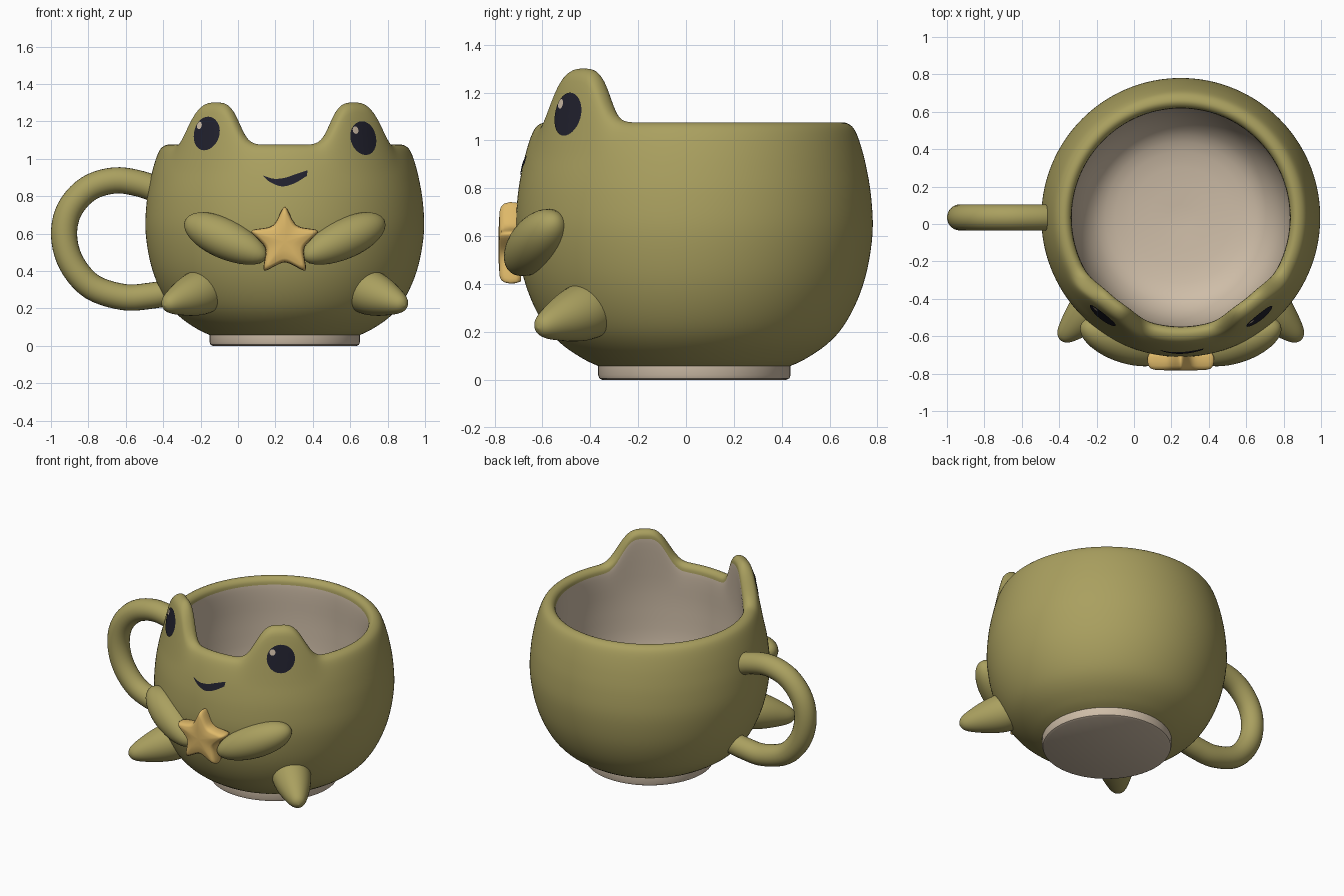
import bpy, bmesh, math
from mathutils import Vector
from mathutils.bvhtree import BVHTree

if "Cube" in bpy.data.objects:
    bpy.data.objects.remove(bpy.data.objects["Cube"])

CX, CY = 0.25, 0.035          # axis of the cup
EAR = math.radians(38.5)      # eye bump angle from the front


def material(name, col):
    m = bpy.data.materials.new(name)
    m.diffuse_color = (*col, 1)
    m.use_nodes = True
    m.node_tree.nodes["Principled BSDF"].inputs["Base Color"].default_value = m.diffuse_color
    return m


GREEN = material("olive green glaze", (0.40, 0.35, 0.115))
CREAM = material("cream clay", (0.62, 0.51, 0.39))
YELLOW = material("star yellow", (0.73, 0.48, 0.14))
BLACK = material("dark ink", (0.015, 0.015, 0.027))


def spline(pts, n):
    """Catmull-Rom sampling through 2D points."""
    out = []
    P = [Vector(p) for p in pts]
    for i in range(len(P) - 1):
        a, b, c, d = P[max(i - 1, 0)], P[i], P[i + 1], P[min(i + 2, len(P) - 1)]
        for k in range(n):
            t = k / n
            out.append(0.5 * (2 * b + (c - a) * t + (2 * a - 5 * b + 4 * c - d) * t * t
                              + (3 * b - a - 3 * c + d) * t ** 3))
    out.append(P[-1])
    return out


def grid(name, rows, mats, closed=True, rule=None, facing=None):
    """Skin rows of points; rule(row) picks the material slot."""
    bm = bmesh.new()
    V = [[bm.verts.new(p) for p in r] for r in rows]
    n = len(rows[0])
    for i in range(len(rows) - 1):
        for j in range(n if closed else n - 1):
            k = (j + 1) % n
            f = bm.faces.new((V[i][j], V[i][k], V[i + 1][k], V[i + 1][j]))
            f.material_index = rule(i) if rule else 0
            f.smooth = True
    bmesh.ops.remove_doubles(bm, verts=bm.verts[:], dist=1e-5)
    bmesh.ops.recalc_face_normals(bm, faces=bm.faces[:])
    bm.normal_update()
    if facing and sum(f.normal.dot(facing) for f in bm.faces) < 0:
        bmesh.ops.reverse_faces(bm, faces=bm.faces[:])
    me = bpy.data.meshes.new(name)
    bm.to_mesh(me)
    bm.free()
    for m in mats:
        me.materials.append(m)
    ob = bpy.data.objects.new(name, me)
    bpy.context.collection.objects.link(ob)
    return ob


def tube(name, start, end, profile, mat, n=32):
    """Round body along an axis; profile holds (position 0-1, radius)."""
    a, b = Vector(start), Vector(end)
    d = (b - a).normalized()
    u = d.cross(Vector((0, 0, 1))).normalized()
    w = d.cross(u)
    return grid(name, [[a.lerp(b, t) + r * (math.cos(2 * math.pi * j / n) * u
                + math.sin(2 * math.pi * j / n) * w) for j in range(n)]
                for t, r in profile], [mat])


# Cup: revolved wall whose rim rises into two eye bumps
outer = [(0.395, 0.055), (0.46, 0.085), (0.55, 0.145), (0.62, 0.22), (0.68, 0.33),
         (0.722, 0.46), (0.745, 0.62), (0.738, 0.77), (0.718, 0.89), (0.695, 0.98),
         (0.672, 1.04), (0.648, 1.067), (0.618, 1.075), (0.594, 1.06), (0.585, 1.03)]
inner = [(0.583, 0.95), (0.588, 0.75), (0.575, 0.5), (0.5, 0.3), (0.35, 0.2), (0, 0.17)]
SUB, COLS = 4, 192


def cup_point(r, z, a):
    s = min(abs(a - EAR), abs(a + EAR)) * 0.62
    bump = math.exp(-(s / 0.175) ** 3.5)
    t = min(max((z - 0.92) / 0.12, 0), 1)
    k = bump * t * t * (3 - 2 * t)
    r -= 0.03 * k
    return (CX + r * math.sin(a), CY - r * math.cos(a), z + 0.225 * k)


rows = [[cup_point(p[0], p[1], -math.pi + 2 * math.pi * j / COLS) for j in range(COLS)]
        for p in spline(outer + inner, SUB)]
cup = grid("cup_body", rows, [GREEN, CREAM],
           rule=lambda i: int(i >= (len(outer) - 1) * SUB))

# Foot ring under the cup
base = [(0, 0), (0.385, 0), (0.397, 0.006), (0.402, 0.02), (0.402, 0.062), (0, 0.062)]
ring = grid("base_ring", [[(CX + r * math.cos(2 * math.pi * j / 64),
            CY + r * math.sin(2 * math.pi * j / 64), z) for j in range(64)]
            for r, z in base], [CREAM])

# Handle: round tube along a loop in the xz plane
path = spline([(-0.40, 0.82), (-0.52, 0.865), (-0.66, 0.884), (-0.80, 0.84), (-0.90, 0.73),
               (-0.93, 0.59), (-0.89, 0.44), (-0.78, 0.315), (-0.61, 0.26), (-0.47, 0.267),
               (-0.34, 0.29)], 5)
rows = []
for i, p in enumerate(path):
    d = (path[min(i + 1, len(path) - 1)] - path[max(i - 1, 0)]).normalized()
    rows.append([(p.x - d.y * 0.07 * math.cos(q), CY + 0.07 * math.sin(q),
                  p.y + d.x * 0.07 * math.cos(q))
                 for q in [2 * math.pi * j / 24 for j in range(24)]])
grid("handle", rows, [GREEN])

# Arms and feet, mirrored about the cup axis
arm = [(t, 0.108 * math.sqrt(max(0, 1 - (2 * t - 1) ** 2)) * (1.06 - 0.14 * t))
       for t in [0.5 - 0.5 * math.cos(math.pi * i / 20) for i in range(21)]]
foot = [(p.x, max(p.y, 0)) for p in spline(
    [(0, 0.118), (0.25, 0.12), (0.5, 0.103), (0.75, 0.074), (0.9, 0.05), (0.97, 0.028), (1, 0)], 4)]
for s, side in ((-1, "left"), (1, "right")):
    tube(side + "_arm", (CX + s * 0.53, -0.54, 0.67), (CX + s * 0.10, -0.72, 0.47), arm, GREEN)
    tube(side + "_foot", (CX + s * 0.40, -0.37, 0.305), (CX + s * 0.645, -0.62, 0.215), foot, GREEN)

# Puffy star with rounded points
corners = [Vector((math.sin(i * math.pi / 5), math.cos(i * math.pi / 5)))
           * (0.205 if i % 2 == 0 else 0.098) for i in range(10)]
line = [corners[i].lerp(corners[(i + 1) % 10], k / 8) for i in range(10) for k in range(8)]
for _ in range(5):
    line = [(line[i - 1] + 2 * line[i] + line[(i + 1) % 80]) / 4 for i in range(80)]
layers = [(0, -0.69), (0.95, -0.69), (1, -0.71), (1.01, -0.735), (0.98, -0.758),
          (0.91, -0.773), (0.8, -0.779), (0.4, -0.783), (0, -0.784)]
grid("star", [[(CX + p.x * k, y, 0.555 + p.y * k) for p in line] for k, y in layers], [YELLOW])

# Painted face: thin plates projected onto the cup
tree = BVHTree.FromObject(cup, bpy.context.evaluated_depsgraph_get())


def decal(name, rows, angle, mat, closed, lift=0.004):
    d = Vector((math.sin(angle), -math.cos(angle), 0))
    side = Vector((math.cos(angle), math.sin(angle), 0))
    out = []
    for r in rows:
        line = []
        for a, z in r:
            o = Vector((CX, CY, z)) + d * 1.2 + side * a
            hit = tree.ray_cast(o, -d)[0]
            line.append((hit or o - d * 0.55) + d * lift)
        out.append(line)
    grid(name, out, [mat], closed, facing=d)


def disc(a, z, ra, rz):
    return [[(a + k / 6 * ra * math.cos(2 * math.pi * j / 32),
              z + k / 6 * rz * math.sin(2 * math.pi * j / 32)) for j in range(32)]
            for k in range(7)]


for s, side, z in ((-1, "left", 1.135), (1, "right", 1.11)):
    decal(side + "_eye", disc(0, z, 0.088, 0.09), s * EAR, BLACK, True)
    decal(side + "_eye_glint", disc(-0.052, z + 0.043, 0.018, 0.02), s * EAR, CREAM, True, 0.007)

top = spline([(-0.115, 0.91), (-0.06, 0.893), (0, 0.898), (0.06, 0.918), (0.122, 0.938)], 5)
low = spline([(-0.108, 0.9), (-0.075, 0.873), (-0.015, 0.852), (0.05, 0.868), (0.118, 0.908)], 5)
decal("mouth", [[a.lerp(b, k / 3) for a, b in zip(top, low)] for k in range(4)], 0, BLACK, False)

# Keep the crisp edges of the foot ring
bpy.ops.object.select_all(action='DESELECT')
bpy.context.view_layer.objects.active = ring
ring.select_set(True)
bpy.ops.object.shade_smooth_by_angle()
